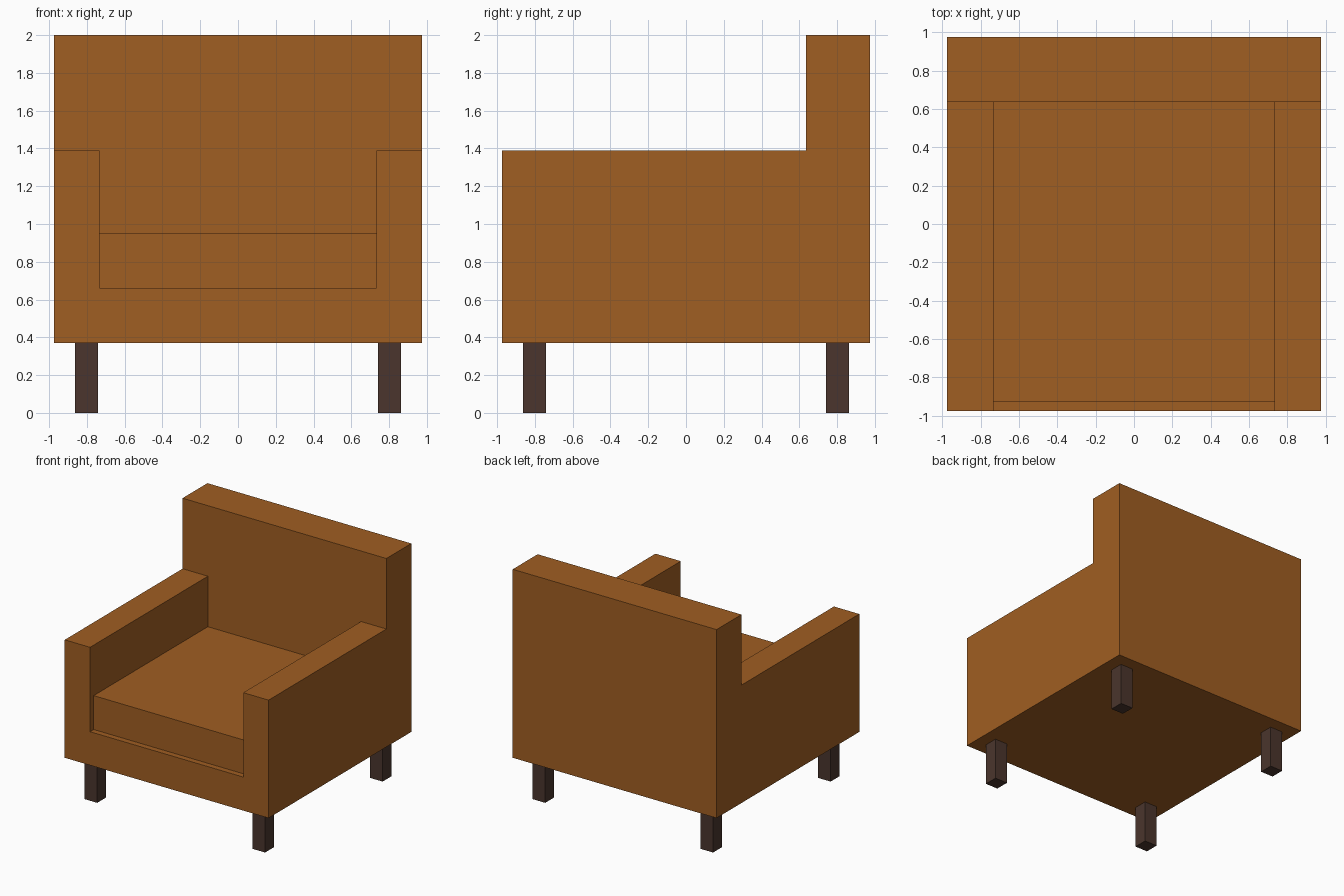
import bpy
import bmesh
from mathutils import Vector

if "Cube" in bpy.data.objects:
    bpy.data.objects.remove(bpy.data.objects["Cube"])


def material(name, rgb):
    m = bpy.data.materials.new(name)
    m.diffuse_color = (*rgb, 1.0)
    m.use_nodes = True
    m.node_tree.nodes["Principled BSDF"].inputs["Base Color"].default_value = m.diffuse_color
    return m


FABRIC = material("tan_upholstery", (0.352, 0.112, 0.016))
WOOD = material("dark_wood", (0.069, 0.036, 0.026))


def extrude_profile(name, points, y0, y1, mat):
    """Extrude an (x, z) outline along y into a closed solid."""
    bm = bmesh.new()
    face = bm.faces.new([bm.verts.new((x, y0, z)) for x, z in points])
    result = bmesh.ops.extrude_face_region(bm, geom=[face], use_keep_orig=True)
    moved = [g for g in result["geom"] if isinstance(g, bmesh.types.BMVert)]
    bmesh.ops.translate(bm, verts=moved, vec=Vector((0, y1 - y0, 0)))
    bmesh.ops.recalc_face_normals(bm, faces=bm.faces)
    mesh = bpy.data.meshes.new(name)
    bm.to_mesh(mesh)
    bm.free()
    mesh.materials.append(mat)
    obj = bpy.data.objects.new(name, mesh)
    bpy.context.collection.objects.link(obj)
    return obj


def box(name, x0, x1, y0, y1, z0, z1, mat):
    return extrude_profile(name, [(x0, z0), (x1, z0), (x1, z1), (x0, z1)], y0, y1, mat)


HALF = 0.975      # half width and depth
INNER = 0.733     # inner side of the arms
BASE = 0.37       # underside of the body
SEAT = 0.66       # top of the seat base
ARM = 1.39        # top of the arms
BACK = 0.635      # front of the backrest

# Arms and seat base in one U-shaped frame
frame = [(-HALF, BASE), (HALF, BASE), (HALF, ARM), (INNER, ARM),
         (INNER, SEAT), (-INNER, SEAT), (-INNER, ARM), (-HALF, ARM)]
extrude_profile("arm_and_base_frame", frame, -HALF, BACK, FABRIC)

# Backrest and seat cushion
box("backrest", -HALF, HALF, BACK, HALF, BASE, 2.0, FABRIC)
box("seat_cushion", -INNER, INNER, -0.925, BACK, SEAT, 0.953, FABRIC)

# Four square legs
LEG, R = 0.803, 0.061
for y, end in ((-LEG, "front"), (LEG, "back")):
    for x, side in ((-LEG, "left"), (LEG, "right")):
        box(f"{end}_{side}_leg", x - R, x + R, y - R, y + R, 0.0, BASE, WOOD)
